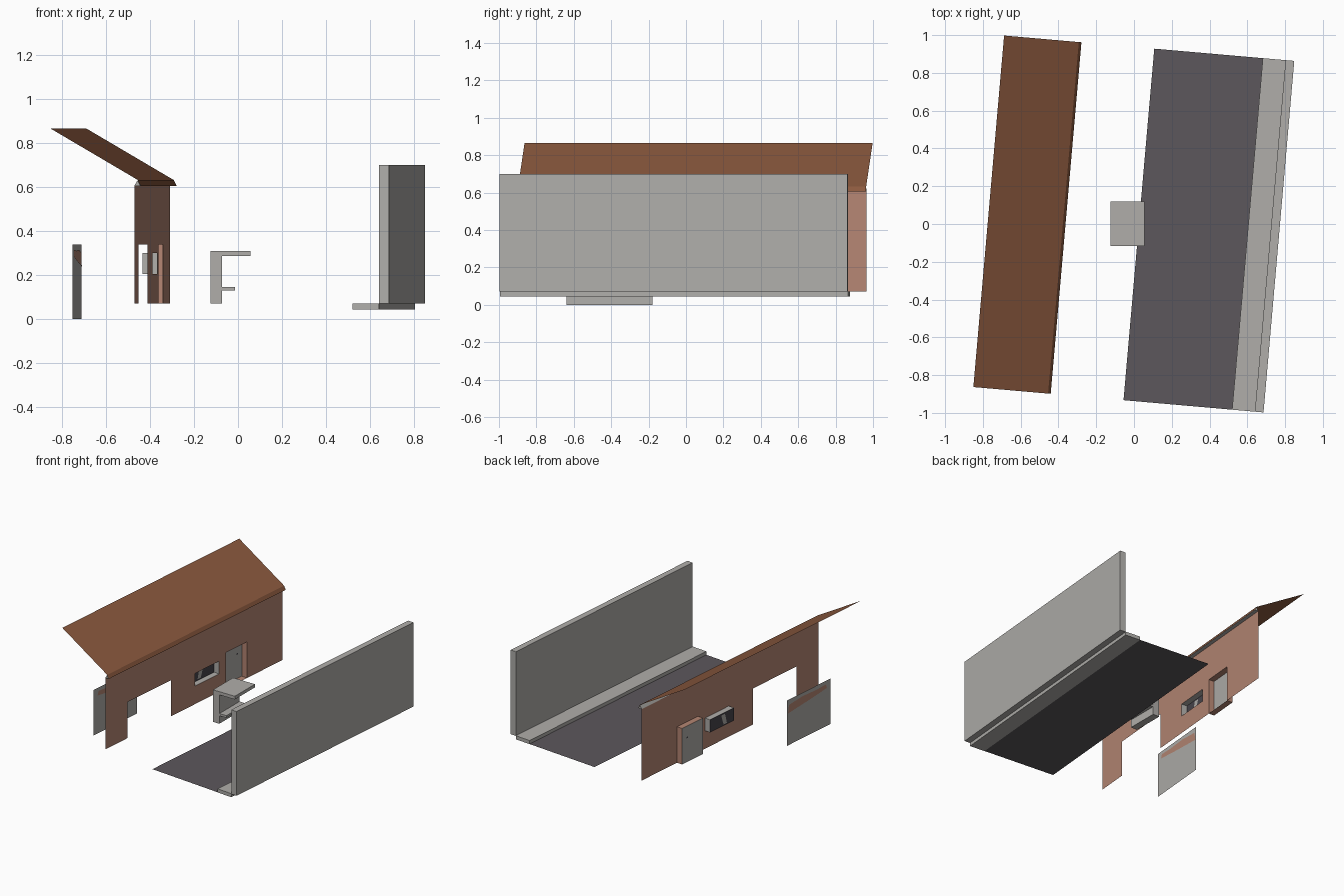
import bpy, math

if "Cube" in bpy.data.objects:
    bpy.data.objects.remove(bpy.data.objects["Cube"])

TURN = math.radians(-5)      # the street runs slightly askew
L = 0.934                    # half length of the street


def material(name, r, g, b):
    m = bpy.data.materials.new(name)
    lin = [((c / 255 + 0.055) / 1.055) ** 2.4 for c in (r, g, b)]
    m.diffuse_color = (*lin, 1)
    m.use_nodes = True
    m.node_tree.nodes["Principled BSDF"].inputs["Base Color"].default_value = m.diffuse_color
    return m


GREY = material("pale_concrete", 176, 174, 170)
ROAD = material("asphalt", 92, 87, 92)
WALL = material("salmon_plaster", 181, 134, 115)
ROOF = material("brown_roof", 139, 89, 62)
DARK = material("dark_glass", 72, 69, 76)


def mesh(name, verts, faces, mats, index=None, turn=TURN):
    me = bpy.data.meshes.new(name)
    me.from_pydata(verts, [], faces)
    for m in mats:
        me.materials.append(m)
    for p, i in zip(me.polygons, index or []):
        p.material_index = i
    ob = bpy.data.objects.new(name, me)
    ob.rotation_euler.z = turn
    bpy.context.collection.objects.link(ob)
    return ob


def prism(name, profile, y0, y1, mat, turn=TURN):
    """Extrude a counter-clockwise x,z outline from y0 to y1."""
    n = len(profile)
    verts = [(x, y, z) for y in (y0, y1) for x, z in profile]
    faces = [tuple(range(n)), tuple(range(2 * n - 1, n - 1, -1))]
    faces += [(i, i + n, (i + 1) % n + n, (i + 1) % n) for i in range(n)]
    return mesh(name, verts, faces, [mat], turn=turn)


def box(name, x0, x1, y0, y1, z0, z1, mat, turn=TURN):
    return prism(name, [(x0, z0), (x1, z0), (x1, z1), (x0, z1)], y0, y1, mat, turn)


def sheet(name, x, outline, mat):
    """Flat upright panel facing the road, from a y,z outline."""
    return mesh(name, [(x, y, z) for y, z in outline], [tuple(range(len(outline)))], [mat])


def rect(y0, y1, z0, z1):
    return [(y0, z0), (y1, z0), (y1, z1), (y0, z1)]


# road, pavement and the long wall
mesh("road", [(0.026, -L, 0.046), (0.603, -L, 0.046), (0.603, L, 0.046), (0.026, L, 0.046)],
     [(0, 1, 2, 3)], [ROAD])
box("pavement", 0.603, 0.724, -L, L, 0.045, 0.072, GREY)
box("boundary_wall", 0.724, 0.77, -L, L, 0.07, 0.70, GREY)

# house front: a sheet with gate, window and door openings
FX, BX = -0.391, -0.436
gate = (-0.703, -0.241, 0.07, 0.34)
window = (0.014, 0.267, 0.205, 0.30)
door = (0.34, 0.56, 0.07, 0.34)
holes = (gate, window, door)
ys = sorted({-L, L, *(v for h in holes for v in h[:2])})
zs = sorted({0.07, 0.605, *(v for h in holes for v in h[2:])})
verts = [(FX, y, z) for y in ys for z in zs]
faces, nz = [], len(zs)
for i in range(len(ys) - 1):
    for j in range(nz - 1):
        cy, cz = (ys[i] + ys[i + 1]) / 2, (zs[j] + zs[j + 1]) / 2
        if not any(h[0] < cy < h[1] and h[2] < cz < h[3] for h in holes):
            k = i * nz + j
            faces.append((k, k + nz, k + nz + 1, k + 1))
mesh("house_front", verts, faces, [WALL])


# recessed openings: reveals plus a back panel
def recess(name, hole, side_mat, back_mat):
    ring = rect(*hole)
    v = [(FX, y, z) for y, z in ring] + [(BX, y, z) for y, z in ring]
    f = [(i, i + 4, (i + 1) % 4 + 4, (i + 1) % 4) for i in range(4)] + [(4, 5, 6, 7)]
    mesh(name, v, f, [side_mat, back_mat], [0, 0, 0, 0, 1])


recess("window_recess", window, GREY, DARK)
recess("door_recess", door, WALL, GREY)
for side, dx in (("front", 0.002), ("back", -0.002)):
    sheet("window_curtain_" + side, BX + dx,
          [(0.09, 0.215), (0.125, 0.215), (0.15, 0.29), (0.11, 0.29)], GREY)
    sheet("door_handle_" + side, BX + dx, rect(0.50, 0.515, 0.25, 0.262), DARK)

# garage panel set back behind the gate opening, with worn patches
PX = -0.692
sheet("garage_panel", PX, rect(gate[0], gate[1], 0.0, 0.34), GREY)
patch = [(-0.66, 0.285), (-0.5, 0.265), (-0.35, 0.25), (-0.25, 0.24),
         (-0.26, 0.30), (-0.4, 0.315), (-0.55, 0.31), (-0.65, 0.315)]
for side, dx in (("front", 0.002), ("back", -0.002)):
    sheet("worn_patch_" + side, PX + dx, patch, WALL)

# roof slope, fascia and eave
edge = [(-0.772, 0.865), (-0.375, 0.632), (-0.361, 0.605)]
mesh("roof", [(x, y, z) for x, z in edge for y in (-L, L)],
     [(0, 2, 3, 1), (2, 4, 5, 3)], [ROOF])
prism("eave", [(FX, 0.605), (-0.363, 0.605), (-0.376, 0.63)], -L, L, GREY)

# street shelter: back, canopy and bench in one outline
prism("shelter", [(-0.125, 0.07), (-0.072, 0.07), (-0.072, 0.13), (-0.014, 0.13),
                  (-0.014, 0.146), (-0.072, 0.146), (-0.072, 0.286), (0.056, 0.286),
                  (0.056, 0.31), (-0.125, 0.31)], -0.117, 0.12, GREY, turn=0)
